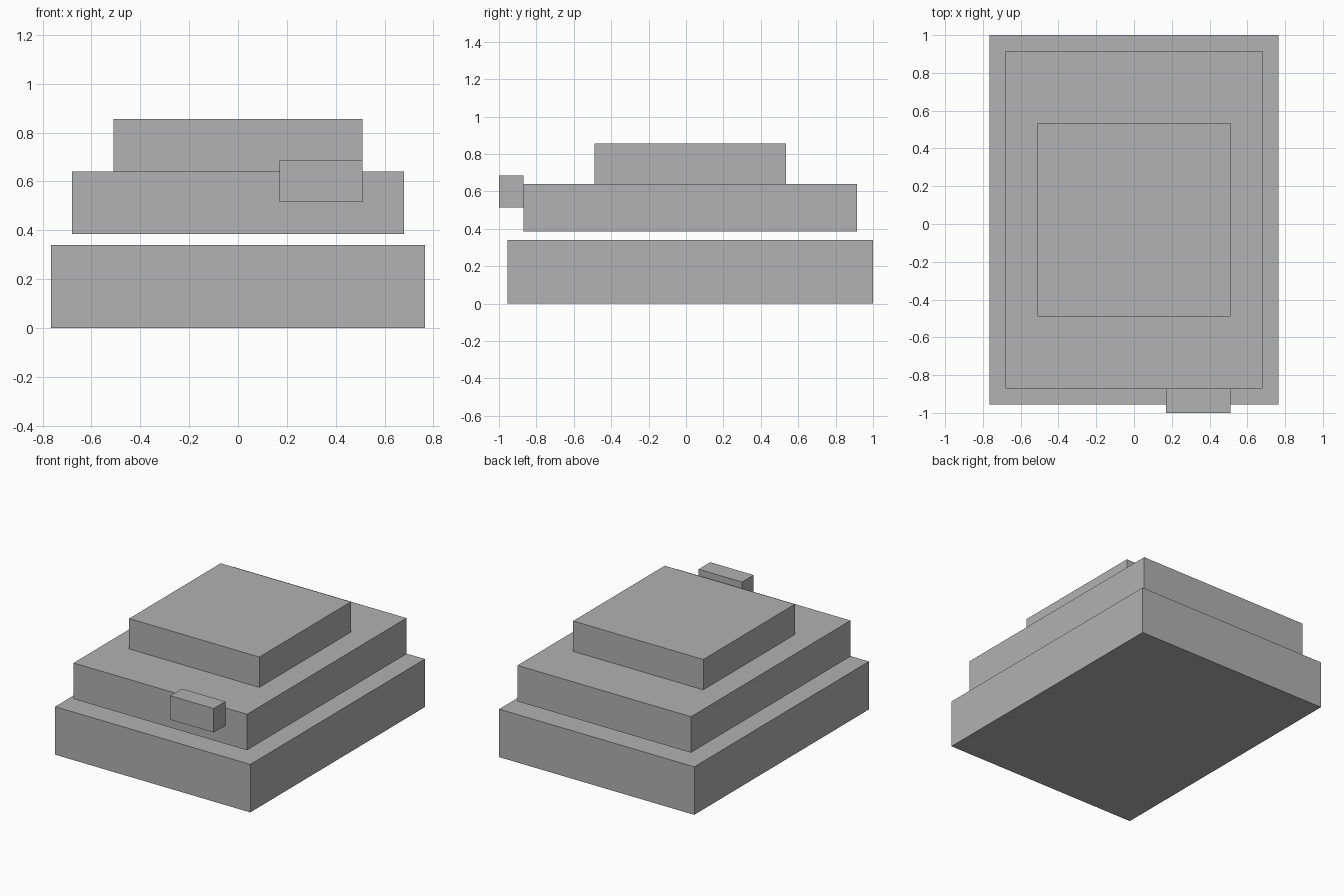
import bpy
from mathutils import Matrix, Vector
import bmesh

# Remove the default object
cube = bpy.data.objects.get("Cube")
if cube:
    bpy.data.objects.remove(cube, do_unlink=True)

# Single plain grey
grey = bpy.data.materials.new("plain_grey")
grey.use_nodes = True
color = (0.445, 0.445, 0.445, 1.0)
grey.diffuse_color = color
grey.node_tree.nodes["Principled BSDF"].inputs["Base Color"].default_value = color


def box(name, low, high):
    """Flat-faced box spanning two opposite corners."""
    low, high = Vector(low), Vector(high)
    center = (low + high) / 2
    bm = bmesh.new()
    bmesh.ops.create_cube(bm, size=1)
    bmesh.ops.scale(bm, vec=high - low, verts=bm.verts)
    mesh = bpy.data.meshes.new(name)
    bm.to_mesh(mesh)
    bm.free()
    mesh.materials.append(grey)
    obj = bpy.data.objects.new(name, mesh)
    obj.matrix_world = Matrix.Translation(center)
    bpy.context.collection.objects.link(obj)
    return obj


# Thick base slab
box("base_slab", (-0.765, -0.955, 0), (0.765, 1, 0.34))

# Middle slab, held just clear of the base
box("middle_slab", (-0.68, -0.87, 0.385), (0.68, 0.915, 0.64))

# Raised block on top
box("top_block", (-0.51, -0.49, 0.64), (0.51, 0.535, 0.855))

# Small block on the front face, off to the left side
box("front_block", (0.17, -1, 0.515), (0.51, -0.87, 0.685))
